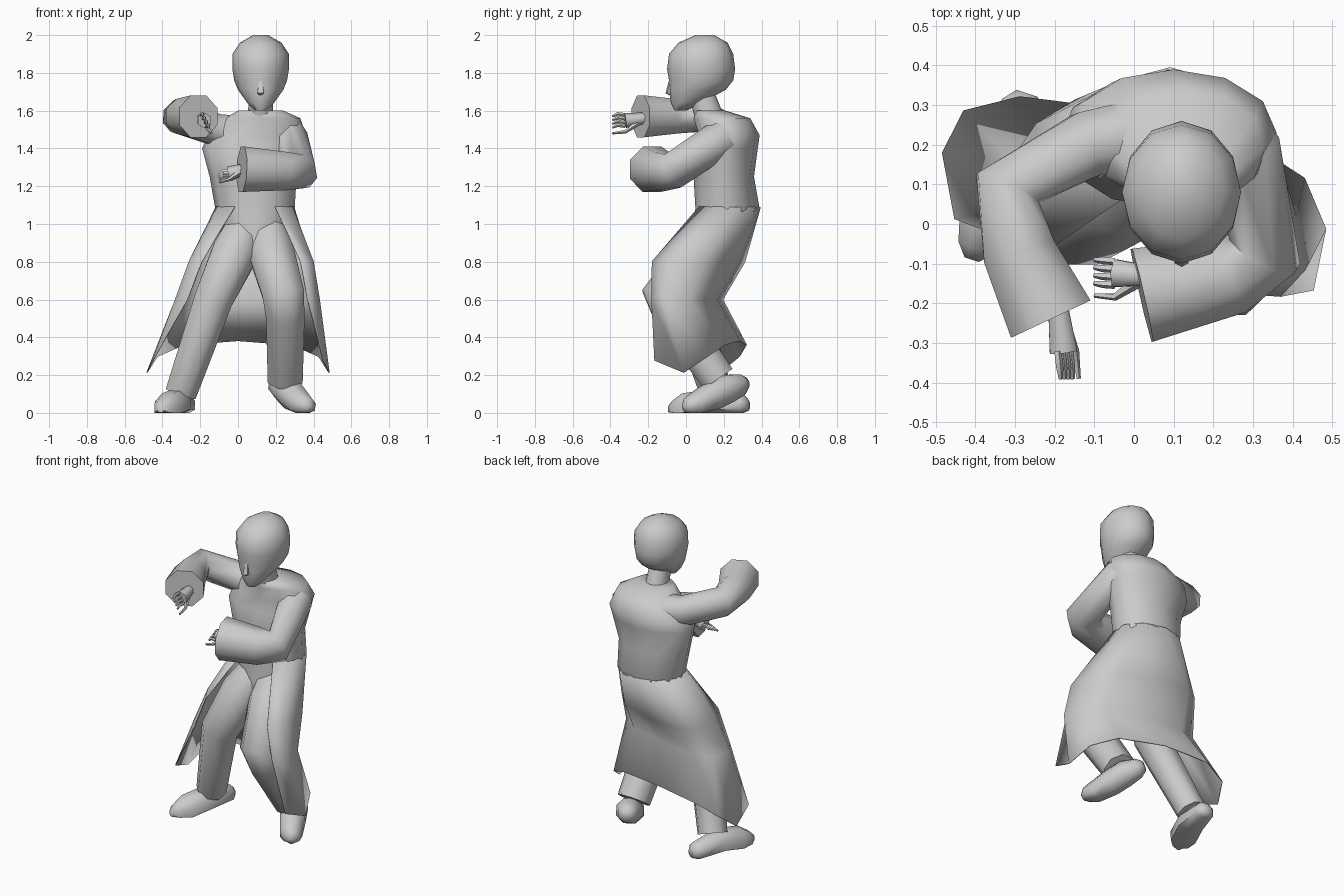
import bpy
import bmesh
import math
from mathutils import Vector

default_cube = bpy.data.objects.get("Cube")
if default_cube:
    bpy.data.objects.remove(default_cube, do_unlink=True)

grey = bpy.data.materials.new("plain grey")
grey.use_nodes = True
grey.diffuse_color = (.6, .6, .6, 1)
grey.node_tree.nodes["Principled BSDF"].inputs["Base Color"].default_value = grey.diffuse_color


def build(name, rows, closed=True):
    """Skin a list of point rows; closed rows become capped tubes."""
    bm = bmesh.new()
    rings = [[bm.verts.new(point) for point in row] for row in rows]
    count = len(rings[0])
    for lower, upper in zip(rings, rings[1:]):
        for i in range(count if closed else count - 1):
            following = (i + 1) % count
            bm.faces.new((lower[i], lower[following], upper[following], upper[i]))
    if closed:
        bm.faces.new(rings[0])
        bm.faces.new(rings[-1])
    bmesh.ops.recalc_face_normals(bm, faces=bm.faces)
    mesh = bpy.data.meshes.new(name)
    bm.to_mesh(mesh)
    bm.free()
    mesh.materials.append(grey)
    mesh.shade_smooth()
    mesh.set_sharp_from_angle(angle=math.radians(60))
    obj = bpy.data.objects.new(name, mesh)
    bpy.context.collection.objects.link(obj)
    return obj


def ring_angles(sides, turn=0):
    return [math.tau * (i + turn) / sides for i in range(sides)]


def stack(name, levels):
    """Level ellipses: height, centre x, centre y, radius x, radius y."""
    build(name, [[(x + wide * math.cos(a), y + deep * math.sin(a), z) for a in ring_angles(12)]
                 for z, x, y, wide, deep in levels])


def tube(name, stations, reference=(0, 0, 1), sides=8, floor=-1):
    """Round sections along a path: x, y, z, radius."""
    points = [Vector(station[:3]) for station in stations]
    directions = [(after - before).normalized() for before, after in zip(points, points[1:])]
    tangents = [directions[0]]
    tangents += [(before + after).normalized() for before, after in zip(directions, directions[1:])]
    tangents.append(directions[-1])
    rows = []
    for point, tangent, station in zip(points, tangents, stations):
        across = tangent.cross(Vector(reference)).normalized()
        over = across.cross(tangent)
        row = [point + station[3] * (across * math.cos(a) + over * math.sin(a))
               for a in ring_angles(sides, turn=.5)]
        rows.append([(p.x, p.y, max(p.z, floor)) for p in row])
    build(name, rows)


# Torso, from the pelvis up to hunched shoulders and a short collar
stack("torso", [
    (.85, .08, .13, .1, .1),
    (.95, .09, .17, .18, .14),
    (1.08, .09, .22, .21, .17),
    (1.25, .08, .2, .23, .16),
    (1.4, .08, .21, .27, .17),
    (1.47, .1, .23, .26, .16),
    (1.56, .13, .19, .2, .15),
    (1.6, .12, .13, .12, .08),
])

# Head on its neck, narrowing to the chin
head_x = .12
stack("neck", [(1.55, head_x, .13, .07, .08), (1.7, head_x, .08, .06, .07)])
stack("head", [(z, head_x, y, wide, deep) for z, y, wide, deep in (
    (1.6, -.03, .03, .03),
    (1.64, 0, .07, .08),
    (1.71, .06, .12, .15),
    (1.76, .08, .14, .17),
    (1.82, .08, .15, .18),
    (1.9, .08, .15, .17),
    (1.96, .09, .11, .13),
    (2, .1, .04, .05),
)])
tube("nose", [(head_x, -.08, 1.76, .01), (head_x, -.09, 1.7, .02), (head_x, -.06, 1.68, .01)],
     reference=(0, 1, 0), sides=6)
tube("lips", [(head_x + side * .03, -.07 + .01 * abs(side), 1.65, .01) for side in (-1, 0, 1)], sides=6)


def signed_power(value, power):
    return math.copysign(abs(value) ** power, value)


def coat_row(z, x, y, wide, deep, skew, opening, power=.7, lift=0, steps=8):
    """Arc round the back, open at the front, with a raised middle."""
    row = []
    for i in range(steps + 1):
        angle = math.radians(-opening + (180 + 2 * opening) * i / steps)
        sideways = wide * signed_power(math.cos(angle), power)
        along = deep * signed_power(math.sin(angle), power) - skew * sideways
        row.append((x + sideways, y + along, z + lift * abs(math.sin(angle))))
    return row


# Long open coat skirt, pinched behind the knees and flared at the hem
coat = build("coat_skirt", [
    coat_row(z=1.09, x=.09, y=.22, wide=.21, deep=.17, skew=0, opening=60, power=1),
    coat_row(z=.8, x=.07, y=.06, wide=.33, deep=.22, skew=.25, opening=45),
    coat_row(z=.6, x=.05, y=0, wide=.38, deep=.16, skew=.2, opening=40),
    coat_row(z=.2, x=0, y=.05, wide=.48, deep=.23, skew=.2, opening=25, lift=.18),
], closed=False)
lining = coat.modifiers.new("cloth thickness", "SOLIDIFY")
lining.thickness = .006

# Sleeves: shoulder, upper arm, elbow, wide cuff
tube("left_sleeve", [
    (.2, .24, 1.48, .1),
    (.28, .18, 1.45, .1),
    (.33, -.07, 1.28, .1),
    (.24, -.13, 1.28, .11),
    (.02, -.18, 1.29, .13),
])
tube("right_sleeve", [
    (0, .22, 1.48, .1),
    (-.12, .2, 1.5, .09),
    (-.32, .09, 1.57, .09),
    (-.29, -.07, 1.57, .1),
    (-.21, -.24, 1.57, .12),
])


def hand(side, wrist, tip, spread):
    """Palm, four bent fingers and a thumb."""
    wrist, tip, spread = Vector(wrist), Vector(tip), Vector(spread)
    knuckle = wrist.lerp(tip, .6)
    tube(side + "_palm", [(*wrist, .03), (*knuckle, .04)], sides=6)
    for i in range(4):
        shift = spread * (i - 1.5)
        bend = knuckle.lerp(tip, .6) + shift + Vector((0, 0, .01))
        tube(f"{side}_finger_{i + 1}", [(*(knuckle + shift), .01), (*bend, .01),
                                        (*(tip + shift), .006)], sides=5)
    tube(side + "_thumb", [(*wrist, .02), (*(knuckle - spread * 3), .01),
                           (*(tip - spread * 3), .006)], sides=5)


hand("left", wrist=(.03, -.13, 1.29), tip=(-.1, -.12, 1.25), spread=(0, .02, .01))
hand("right", wrist=(-.19, -.22, 1.56), tip=(-.17, -.39, 1.54), spread=(-.01, 0, .02))


def leg(name, *stations):
    tube(name, stations, reference=(0, 1, 0))


# Trouser legs: hip, thigh, knee, ankle
leg("left_leg", (.16, .16, .96, .11), (.18, .07, .84, .13), (.24, -.12, .63, .12),
    (.25, -.07, .52, .11), (.25, .17, .18, .1))
leg("right_leg", (.03, .16, .96, .11), (-.02, .08, .84, .13), (-.13, 0, .6, .11),
    (-.3, .16, .11, .09))

# Shoes: the left heel is lifted, the right one stands flat
tube("left_shoe", [
    (.19, .32, .16, .03),
    (.21, .29, .15, .06),
    (.25, .22, .13, .08),
    (.29, .14, .09, .08),
    (.34, .05, .04, .07),
    (.37, .01, .03, .05),
    (.38, -.01, .02, .02),
], floor=0)
tube("right_shoe", [
    (-.27, .33, .04, .03),
    (-.28, .3, .04, .06),
    (-.32, .13, .05, .08),
    (-.37, 0, .03, .08),
    (-.4, -.06, .02, .05),
    (-.41, -.09, .02, .02),
], floor=0)
